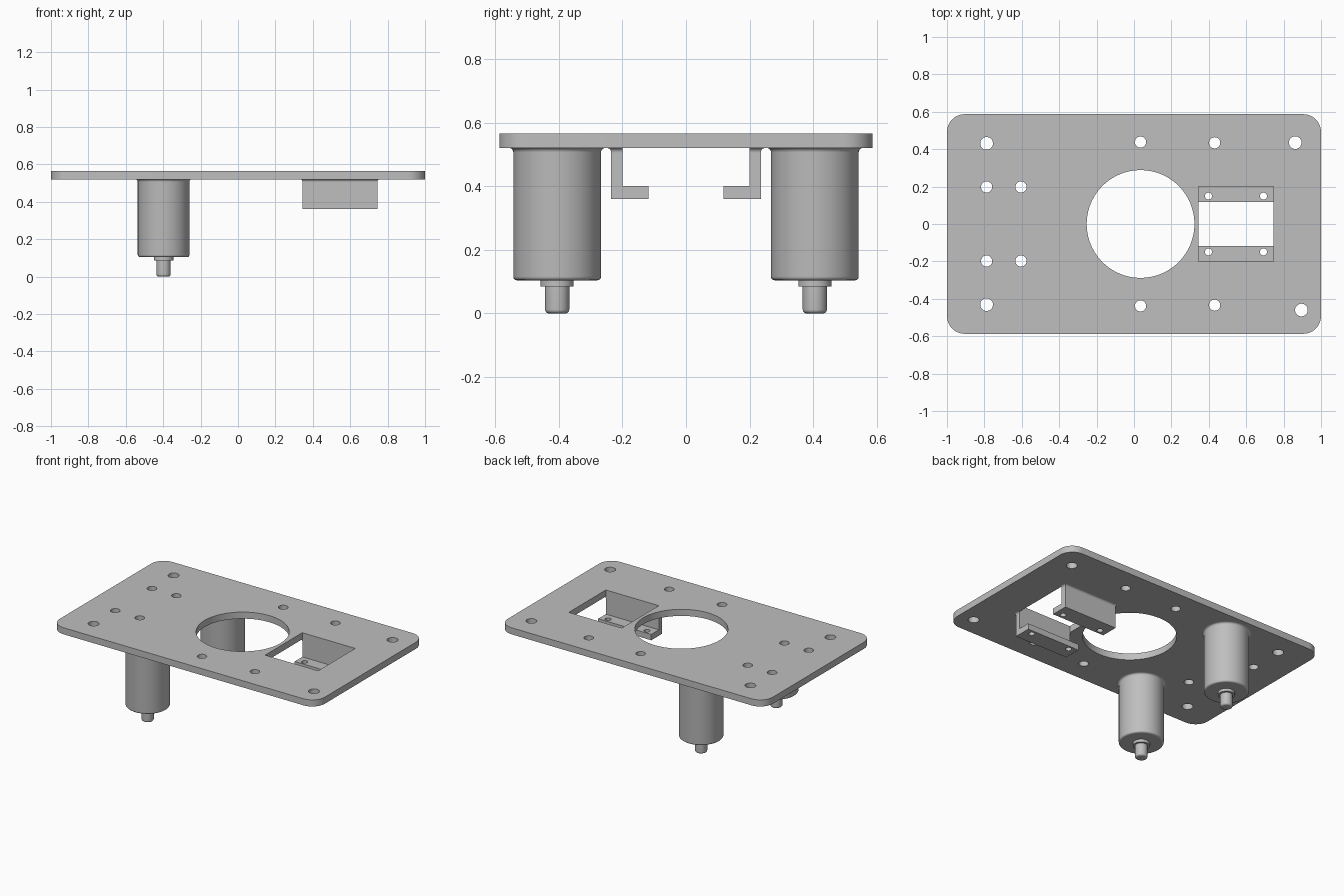
import bpy, bmesh, math
from mathutils import Matrix

cube = bpy.data.objects.get("Cube")
if cube:
    bpy.data.objects.remove(cube, do_unlink=True)

grey = bpy.data.materials.new("plain grey")
grey.use_nodes = True
COLOUR = (0.52, 0.52, 0.52, 1)
grey.diffuse_color = COLOUR
grey.node_tree.nodes["Principled BSDF"].inputs["Base Color"].default_value = COLOUR


def finish(bm, name):
    bmesh.ops.recalc_face_normals(bm, faces=bm.faces)
    mesh = bpy.data.meshes.new(name)
    bm.to_mesh(mesh)
    bm.free()
    obj = bpy.data.objects.new(name, mesh)
    bpy.context.collection.objects.link(obj)
    mesh.materials.append(grey)
    return obj


def loft(name, rings):
    """Skin a stack of equal-sized closed rings and cap both ends."""
    bm = bmesh.new()
    loops = [[bm.verts.new(p) for p in ring] for ring in rings]
    n = len(loops[0])
    for a, b in zip(loops, loops[1:]):
        for i in range(n):
            j = (i + 1) % n
            bm.faces.new((a[i], a[j], b[j], b[i]))
    bm.faces.new(loops[0][::-1])
    bm.faces.new(loops[-1])
    return finish(bm, name)


def circle(x, y, z, r, n=64):
    return [(x + r * math.cos(math.tau * i / n), y + r * math.sin(math.tau * i / n), z)
            for i in range(n)]


def lathe(name, x, y, profile):
    return loft(name, [circle(x, y, z, r) for r, z in profile])


def arc(r, z, radius, start, end, steps=6):
    """Quarter-round profile points about centre (r, z), angles in degrees."""
    angles = [math.radians(start + (end - start) * i / steps) for i in range(steps + 1)]
    return [(r + radius * math.cos(a), z + radius * math.sin(a)) for a in angles]


def smooth(obj):
    bpy.ops.object.select_all(action='DESELECT')
    obj.select_set(True)
    bpy.context.view_layer.objects.active = obj
    bpy.ops.object.shade_smooth_by_angle(angle=math.radians(30))


def cut(obj, holes, z, boxes=()):
    """Subtract upright round holes (x, y, r) and boxes (x, y, width, depth)."""
    bm = bmesh.new()
    for x, y, r in holes:
        bmesh.ops.create_cone(bm, cap_ends=True, segments=96 if r > 0.1 else 32, radius1=r,
                              radius2=r, depth=0.2, matrix=Matrix.Translation((x, y, z)))
    for x, y, w, d in boxes:
        bmesh.ops.create_cube(bm, size=1, matrix=Matrix.Translation((x, y, z))
                              @ Matrix.Diagonal((w, d, 0.2, 1)))
    cutter = finish(bm, obj.name + "_cutter")
    mod = obj.modifiers.new("holes", 'BOOLEAN')
    mod.object, mod.operation, mod.solver = cutter, 'DIFFERENCE', 'EXACT'
    bpy.context.view_layer.objects.active = obj
    bpy.ops.object.modifier_apply(modifier=mod.name)
    bpy.data.objects.remove(cutter, do_unlink=True)


# Main plate with rounded corners
BOTTOM, TOP = 0.52, 0.565
HALF_X, HALF_Y, CORNER = 1.0, 0.587, 0.095
outline = []
for sx, sy, start in ((1, 1, 0), (-1, 1, 90), (-1, -1, 180), (1, -1, 270)):
    outline += arc(sx * (HALF_X - CORNER), sy * (HALF_Y - CORNER), CORNER, start, start + 90, 12)
plate = loft("base_plate", [[(x, y, z) for x, y in outline] for z in (BOTTOM, TOP)])

# Plate openings: central bore, bolt holes and servo window
SLOT_X, SLOT_HALF, SLOT_Y = 0.545, 0.2, 0.2
holes = [(0.035, 0, 0.288), (0.862, 0.435, 0.034), (0.895, -0.46, 0.034)]
for s in (1, -1):
    holes += [(-0.788, s * 0.431, 0.034), (-0.788, s * 0.198, 0.03), (-0.604, s * 0.198, 0.03),
              (0.035, s * 0.438, 0.03), (0.431, s * 0.434, 0.03)]
cut(plate, holes, 0.54, [(SLOT_X, 0, 2 * SLOT_HALF, 2 * SLOT_Y)])
smooth(plate)

FILLET = 0.014
for s, side in ((1, "back"), (-1, "front")):
    # Motor post: rounded lower rim, fillet into the plate
    body = [(0.12, 0.104)] + arc(0.126, 0.116, 0.012, -90, 0)
    body += arc(0.138 + FILLET, BOTTOM - FILLET, FILLET, 180, 90)
    smooth(lathe(side + "_post", -0.398, s * 0.405, body))

    # Collar and rounded tip below the post
    smooth(lathe(side + "_post_collar", -0.398, s * 0.405, [(0.052, 0.085), (0.052, 0.106)]))
    tip = arc(0.026, 0.012, 0.012, -90, 0) + [(0.038, 0.09)]
    smooth(lathe(side + "_post_tip", -0.398, s * 0.405, tip))

    # L-shaped bracket hanging beside the window
    section = [(0.2, BOTTOM), (0.2, 0.4), (0.118, 0.4), (0.118, 0.36),
               (0.235, 0.36), (0.235, BOTTOM)]
    bracket = loft(side + "_bracket", [[(x, s * y, z) for y, z in section]
                                       for x in (SLOT_X - SLOT_HALF, SLOT_X + SLOT_HALF)])
    cut(bracket, [(SLOT_X + dx, s * 0.149, 0.019) for dx in (-0.147, 0.147)], 0.38)
    smooth(bracket)

    # Fillet around the outer sides of the bracket
    rings = []
    for d, z in arc(FILLET, BOTTOM - FILLET, FILLET, 180, 90):
        x0, x1 = SLOT_X - SLOT_HALF - d, SLOT_X + SLOT_HALF + d
        y0, y1 = s * SLOT_Y, s * (0.235 + d)
        rings.append([(x0, y0, z), (x1, y0, z), (x1, y1, z), (x0, y1, z)])
    smooth(loft(side + "_bracket_fillet", rings))
